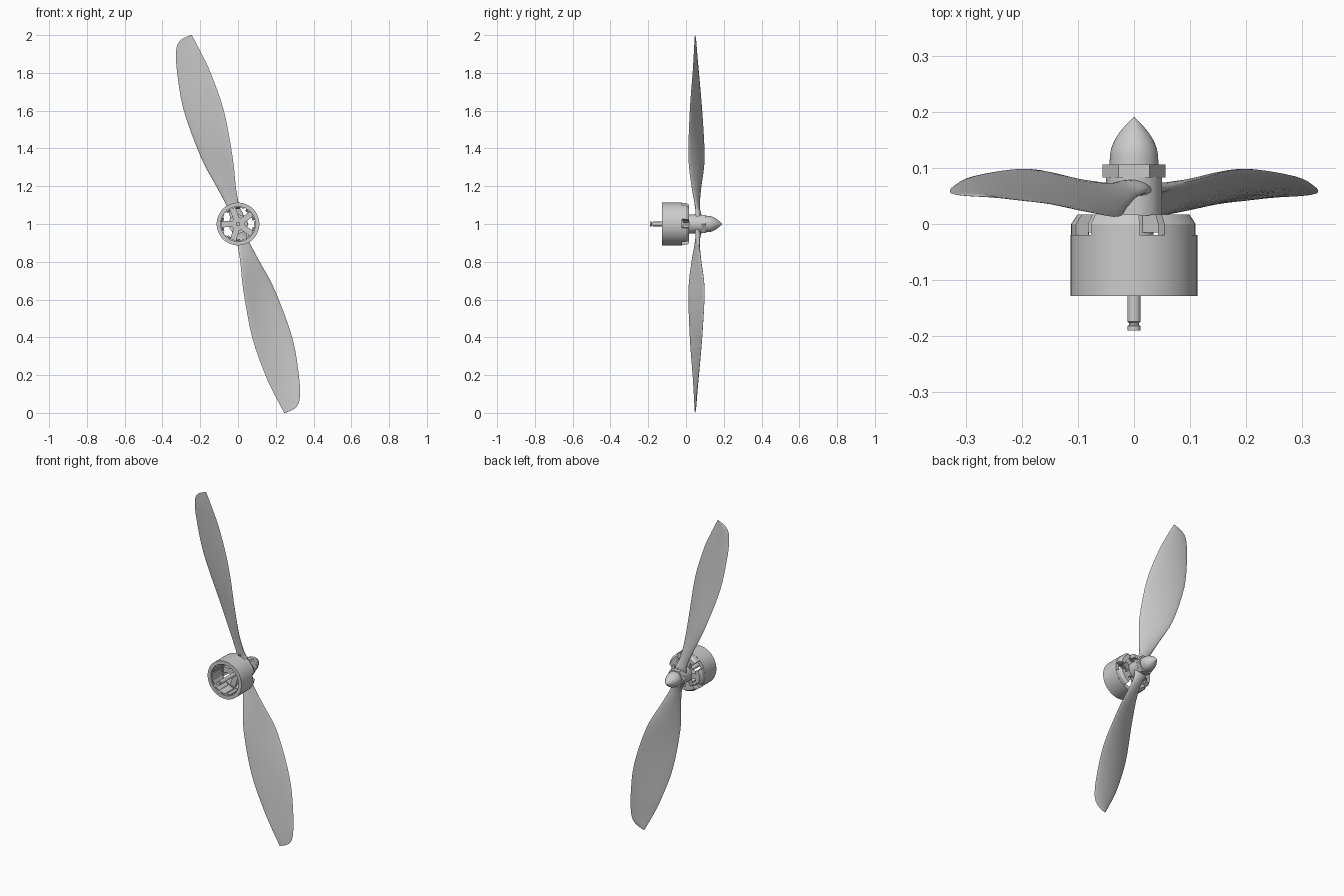
import bpy, bmesh, math
from mathutils import Matrix, Vector

if "Cube" in bpy.data.objects:
    bpy.data.objects.remove(bpy.data.objects["Cube"])

grey = bpy.data.materials.new("plain grey")
grey.use_nodes = True
COLOUR = (0.6, 0.6, 0.6, 1)
grey.diffuse_color = COLOUR
grey.node_tree.nodes["Principled BSDF"].inputs["Base Color"].default_value = COLOUR

AXIS = Vector((0, 0, 1))          # the propeller axis runs along y at this height


def finish(name, bm, angle=30):
    bmesh.ops.remove_doubles(bm, verts=bm.verts, dist=1e-5)
    bmesh.ops.recalc_face_normals(bm, faces=bm.faces)
    mesh = bpy.data.meshes.new(name)
    bm.to_mesh(mesh)
    bm.free()
    mesh.materials.append(grey)
    obj = bpy.data.objects.new(name, mesh)
    bpy.context.collection.objects.link(obj)
    bpy.ops.object.select_all(action="DESELECT")
    obj.select_set(True)
    bpy.context.view_layer.objects.active = obj
    bpy.ops.object.shade_smooth_by_angle(angle=math.radians(angle))
    return obj


def lathe(name, profile, sides=64, closed=False):
    """Spin (radius, y) points around the propeller axis."""
    bm = bmesh.new()
    rings = []
    for r, y in profile:
        rings.append([bm.verts.new((r * math.cos(a), y, 1 + r * math.sin(a)))
                      for a in (math.tau * i / sides for i in range(sides))])
    pairs = list(zip(rings, rings[1:]))
    if closed:
        pairs.append((rings[-1], rings[0]))
    for a, b in pairs:
        for i in range(sides):
            j = (i + 1) % sides
            bm.faces.new((a[i], a[j], b[j], b[i]))
    bmesh.ops.dissolve_degenerate(bm, edges=bm.edges, dist=1e-6)
    return finish(name, bm)


def prism(bm, outline, y0, y1, turn, inset=1.0):
    """Extrude a radial (r, side) outline along y, turned about the axis."""
    rot = Matrix.Rotation(-turn, 3, "Y")
    low = [bm.verts.new(AXIS + rot @ Vector((r, y0, s))) for r, s in outline]
    high = [bm.verts.new(AXIS + rot @ Vector((r * inset, y1, s * inset))) for r, s in outline]
    n = len(outline)
    bm.faces.new(low)
    bm.faces.new(high)
    for i in range(n):
        j = (i + 1) % n
        bm.faces.new((low[i], low[j], high[j], high[i]))


def catmull(p0, p1, p2, p3, t):
    return [0.5 * (2 * b + (c - a) * t + (2 * a - 5 * b + 4 * c - d) * t * t
                   + (3 * b - a - 3 * c + d) * t ** 3)
            for a, b, c, d in zip(p0, p1, p2, p3)]


# Blade stations: height, left edge x and y, right edge x and y, thickness
STATIONS = [
    (1.0, -.04, .05, .04, .05, .04),
    (1.05, -.045, .06, .028, .062, .03),
    (1.1, -.062, .066, .006, .05, .022),
    (1.2, -.115, .08, -.012, .03, .018),
    (1.35, -.195, .098, -.028, .013, .014),
    (1.6, -.287, .085, -.075, .02, .011),
    (1.8, -.322, .067, -.145, .035, .008),
    (1.9, -.328, .057, -.192, .041, .006),
    (1.95, -.32, .053, -.218, .044, .005),
    (1.98, -.295, .05, -.234, .046, .004),
    (2.0, -.25, .048, -.245, .047, .002),
]


def blade(name, turn):
    rows = []
    last = len(STATIONS) - 1
    for i in range(last):
        quad = [STATIONS[min(max(i + k, 0), last)] for k in (-1, 0, 1, 2)]
        rows += [catmull(*quad, t / 4) for t in range(4)]
    rows.append(STATIONS[last])
    rot = Matrix.Rotation(turn, 3, "Y")
    bm = bmesh.new()
    rings = []
    n = 10
    for z, xl, yl, xr, yr, thick in rows:
        left, right = Vector((xl, yl, z - 1)), Vector((xr, yr, z - 1))
        chord = right - left
        normal = Vector((-chord.y, chord.x, 0)).normalized()
        camber = 0.04 * chord.length
        ring = []
        for k in range(2 * n):
            a = math.pi * k / n
            bow = math.sin(a)
            p = left + chord * (0.5 - 0.5 * math.cos(a))
            p += normal * (bow * thick / 2 + camber * bow * bow)
            ring.append(bm.verts.new(AXIS + rot @ p))
        rings.append(ring)
    for a, b in zip(rings, rings[1:]):
        for i in range(2 * n):
            j = (i + 1) % (2 * n)
            bm.faces.new((a[i], a[j], b[j], b[i]))
    bm.faces.new(rings[0])
    bm.faces.new(rings[-1])
    finish(name, bm, 60)


blade("upper_blade", 0)
blade("lower_blade", math.pi)

# Hub, hexagonal nut and pointed spinner
lathe("hub", [(0, .015), (.05, .015), (.05, .084), (0, .084)])
lathe("nut", [(0, .083), (.056, .083), (.056, .106), (0, .106)], 6)
ogive = [(.043 * (1 - t ** 1.9), .118 + .073 * t) for t in (i / 14 for i in range(15))]
lathe("spinner", [(0, .104), (.044, .104)] + ogive)

# Motor: open bell, stepped shaft and centre boss
lathe("motor_bell", [(.113, -.128), (.113, -.02), (.092, -.02), (.092, -.128)], closed=True)
lathe("shaft", [(0, -.19), (.012, -.19), (.012, -.182), (.009, -.18), (.009, -.176),
                (.012, -.174), (.012, .02), (0, .02)], 24)
lathe("motor_boss", [(0, -.02), (.035, -.02), (.035, .017), (0, .017)], 32)

# Magnets lining the bell
bm = bmesh.new()
for i in range(14):
    prism(bm, [(.086, -.014), (.094, -.014), (.094, .014), (.086, .014)],
          -.12, -.03, math.tau * i / 14)
finish("magnets", bm)

# Five spokes with chamfered pads joining the rim
bm = bmesh.new()
for i in range(5):
    turn = math.radians(37 + 72 * i)
    prism(bm, [(.02, -.016), (.095, -.016), (.095, .016), (.02, .016)], -.015, .017, turn)
    arc = [math.radians(a) for a in range(-24, 25, 6)]
    pad = [(.112 * math.cos(a), .112 * math.sin(a)) for a in arc]
    pad += [(.088 * math.cos(a), .088 * math.sin(a)) for a in reversed(arc)]
    prism(bm, pad, -.021, 0, turn)
    prism(bm, pad, 0, .017, turn, .9)
finish("spokes", bm)
